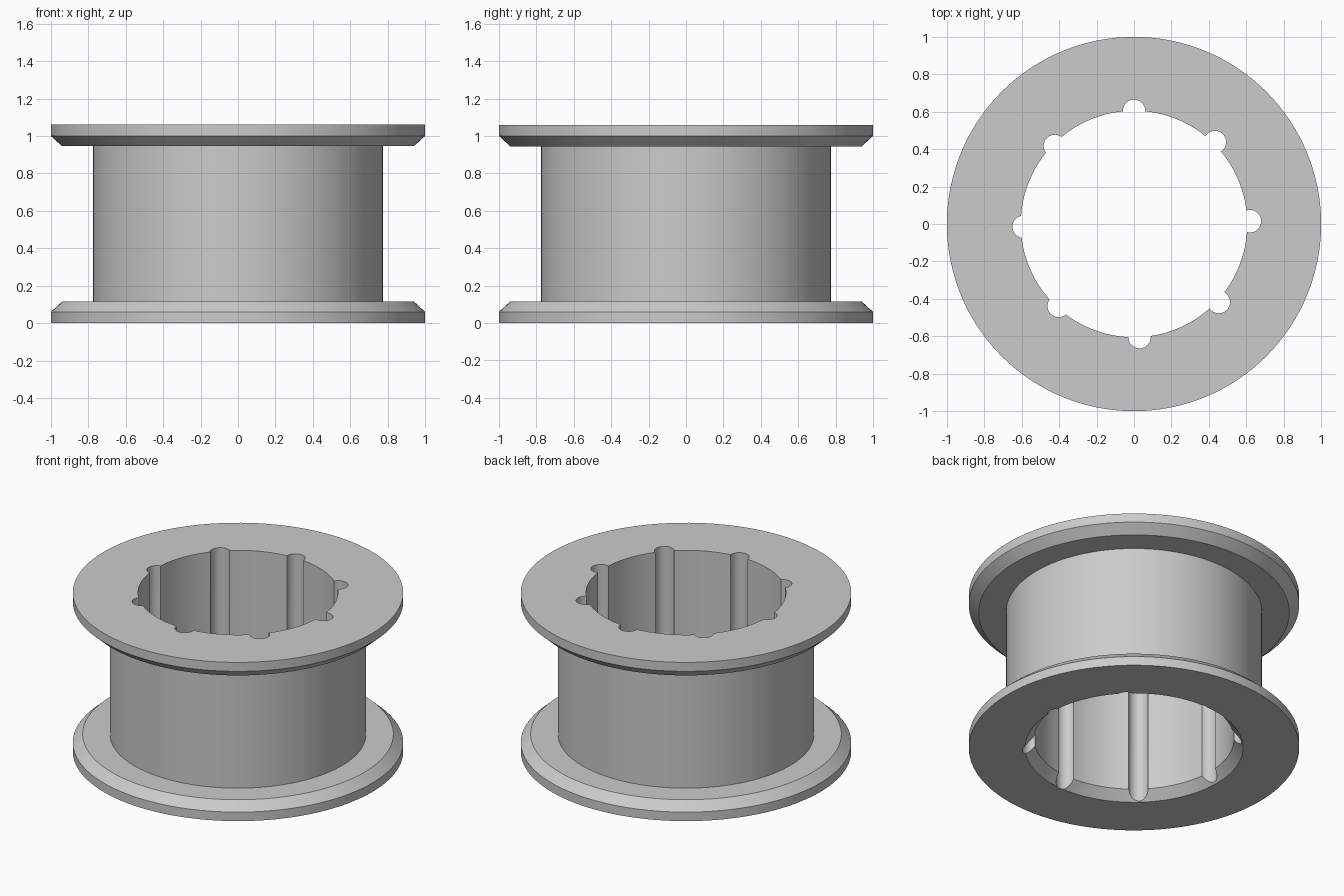
import bpy, bmesh, math
from mathutils import Matrix

if "Cube" in bpy.data.objects:
    bpy.data.objects.remove(bpy.data.objects["Cube"])

SEGMENTS = 128
GROOVES = 8

grey = bpy.data.materials.new("plain grey")
grey.diffuse_color = (0.6, 0.6, 0.6, 1)
grey.use_nodes = True
grey.node_tree.nodes["Principled BSDF"].inputs["Base Color"].default_value = grey.diffuse_color


def make_object(name, bm):
    bmesh.ops.recalc_face_normals(bm, faces=bm.faces)
    mesh = bpy.data.meshes.new(name)
    bm.to_mesh(mesh)
    bm.free()
    mesh.materials.append(grey)
    obj = bpy.data.objects.new(name, mesh)
    bpy.context.collection.objects.link(obj)
    return obj


def lathe(name, profile):
    """Closed (radius, height) profile turned around z."""
    bm = bmesh.new()
    rings = []
    for i in range(SEGMENTS):
        a = math.tau * i / SEGMENTS
        rings.append([bm.verts.new((r * math.cos(a), r * math.sin(a), z)) for r, z in profile])
    n = len(profile)
    for i in range(SEGMENTS):
        a, b = rings[i], rings[(i + 1) % SEGMENTS]
        for j in range(n):
            k = (j + 1) % n
            bm.faces.new((a[j], b[j], b[k], a[k]))
    return make_object(name, bm)


# Spool: two bevelled flanges, hub, and bore with a chamfered lower mouth
spool = lathe("spool", [
    (0.66, 0), (1, 0), (1, 0.06), (0.94, 0.115), (0.775, 0.115),
    (0.775, 0.945), (0.94, 0.945), (1, 1.0), (1, 1.06), (0.605, 1.06), (0.605, 0.06),
])

# Round grooves down the bore, slightly off centre
bm = bmesh.new()
for i in range(GROOVES):
    a = math.radians(1.4) + math.tau * i / GROOVES
    place = Matrix.Translation((0.015 + 0.605 * math.cos(a), 0.605 * math.sin(a), 0.53))
    bmesh.ops.create_cone(bm, cap_ends=True, segments=32, radius1=0.06, radius2=0.06,
                          depth=1.4, matrix=place)
cutter = make_object("groove_cutter", bm)
cutter.hide_render = True

cut = spool.modifiers.new("grooves", 'BOOLEAN')
cut.operation = 'DIFFERENCE'
cut.solver = 'EXACT'
cut.object = cutter

bpy.context.view_layer.objects.active = spool
spool.select_set(True)
cutter.select_set(False)
bpy.ops.object.modifier_apply(modifier=cut.name)
bpy.data.objects.remove(cutter)
bpy.ops.object.shade_smooth_by_angle(angle=math.radians(30))
